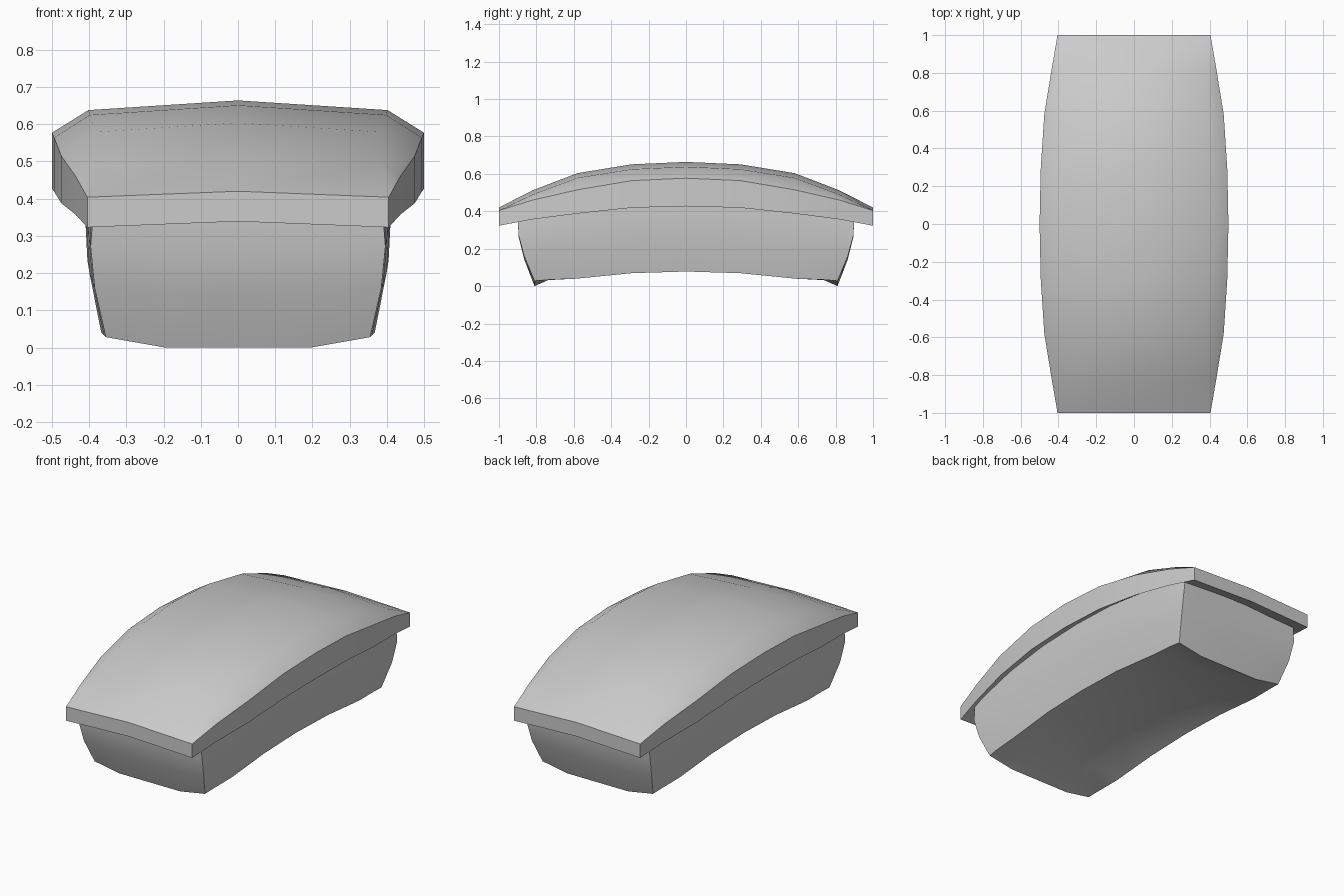
import bpy, bmesh, math

if "Cube" in bpy.data.objects:
    bpy.data.objects.remove(bpy.data.objects["Cube"])


def box_surface(name, nx, ny, nz, f, angle):
    """Closed box-like skin: f(i, j, k) gives the point of each grid node."""
    bm = bmesh.new()
    nodes = {}

    def v(*key):
        if key not in nodes:
            nodes[key] = bm.verts.new(f(*key))
        return nodes[key]

    for i in range(nx):
        for j in range(ny):
            for k in (0, nz):
                bm.faces.new((v(i, j, k), v(i + 1, j, k), v(i + 1, j + 1, k), v(i, j + 1, k)))
    for k in range(nz):
        for i in range(nx):
            for j in (0, ny):
                bm.faces.new((v(i, j, k), v(i + 1, j, k), v(i + 1, j, k + 1), v(i, j, k + 1)))
        for j in range(ny):
            for i in (0, nx):
                bm.faces.new((v(i, j, k), v(i, j + 1, k), v(i, j + 1, k + 1), v(i, j, k + 1)))
    bmesh.ops.remove_doubles(bm, verts=bm.verts, dist=0.0005)
    bmesh.ops.recalc_face_normals(bm, faces=bm.faces)
    me = bpy.data.meshes.new(name)
    bm.to_mesh(me)
    bm.free()
    ob = bpy.data.objects.new(name, me)
    bpy.context.collection.objects.link(ob)
    bpy.ops.object.select_all(action='DESELECT')
    ob.select_set(True)
    bpy.context.view_layer.objects.active = ob
    bpy.ops.object.shade_smooth_by_angle(angle=math.radians(angle))
    return ob


def sign(n):
    return (n > 0) - (n < 0)


# Domed cap: stations from the middle to the end; the underside follows the dome
CAP_Y = (0, 0.29, 0.58, 0.82, 1)
EDGE_X = (0.5, 0.494, 0.475, 0.436, 0.405)
SHOULDER_X = (0.402, 0.398, 0.383, 0.39, 0.405)
THICKNESS = (0.15, 0.145, 0.127, 0.103, 0.081)
RIM_HIGH = (0.577, 0.564, 0.515, 0.46, 0.404)
SHOULDER_Z = (0.638, 0.625, 0.579, 0.49, 0.404)
CROWN_Z = (0.664, 0.651, 0.604, 0.512, 0.42)


def cap_point(i, j, k):
    a, s = abs(i - 2), abs(j - 4)
    x = sign(i - 2) * (0, SHOULDER_X[s], EDGE_X[s])[a]
    z = (CROWN_Z, SHOULDER_Z, RIM_HIGH)[a][s]
    return x, sign(j - 4) * CAP_Y[s], z if k else z - THICKNESS[s]


box_surface("cap", 4, 8, 1, cap_point, 32)

# Body under the cap with a dished sole: levels bottom up, stations middle to end
BODY_U = (0, 0.36, 0.72, 0.91, 1)
LEVEL_Y = (0.81, 0.865, 0.895, 0.9)
LEVEL_T = (0, 0.38, 0.7, 1)
MID_X = (0.372, 0.405, 0.412, 0.412)
END_X = (0.355, 0.385, 0.396, 0.388)
SOLE_SIDE = (0.078, 0.069, 0.04, 0.034, 0.028)
SOLE_INNER = (0.13, 0.12, 0.085, 0.032, 0)
BODY_TOP = (0.52, 0.505, 0.47, 0.41, 0.375)


def body_point(i, j, k):
    s = abs(j - 4)
    u = BODY_U[s]
    x = (-1, -0.55, 0.55, 1)[i] * (MID_X[k] + (END_X[k] - MID_X[k]) * u ** 4)
    sole = (SOLE_SIDE if i in (0, 3) else SOLE_INNER)[s]
    return x, sign(j - 4) * u * LEVEL_Y[k], sole + LEVEL_T[k] * (BODY_TOP[s] - sole)


box_surface("body", 3, 8, 3, body_point, 32)
